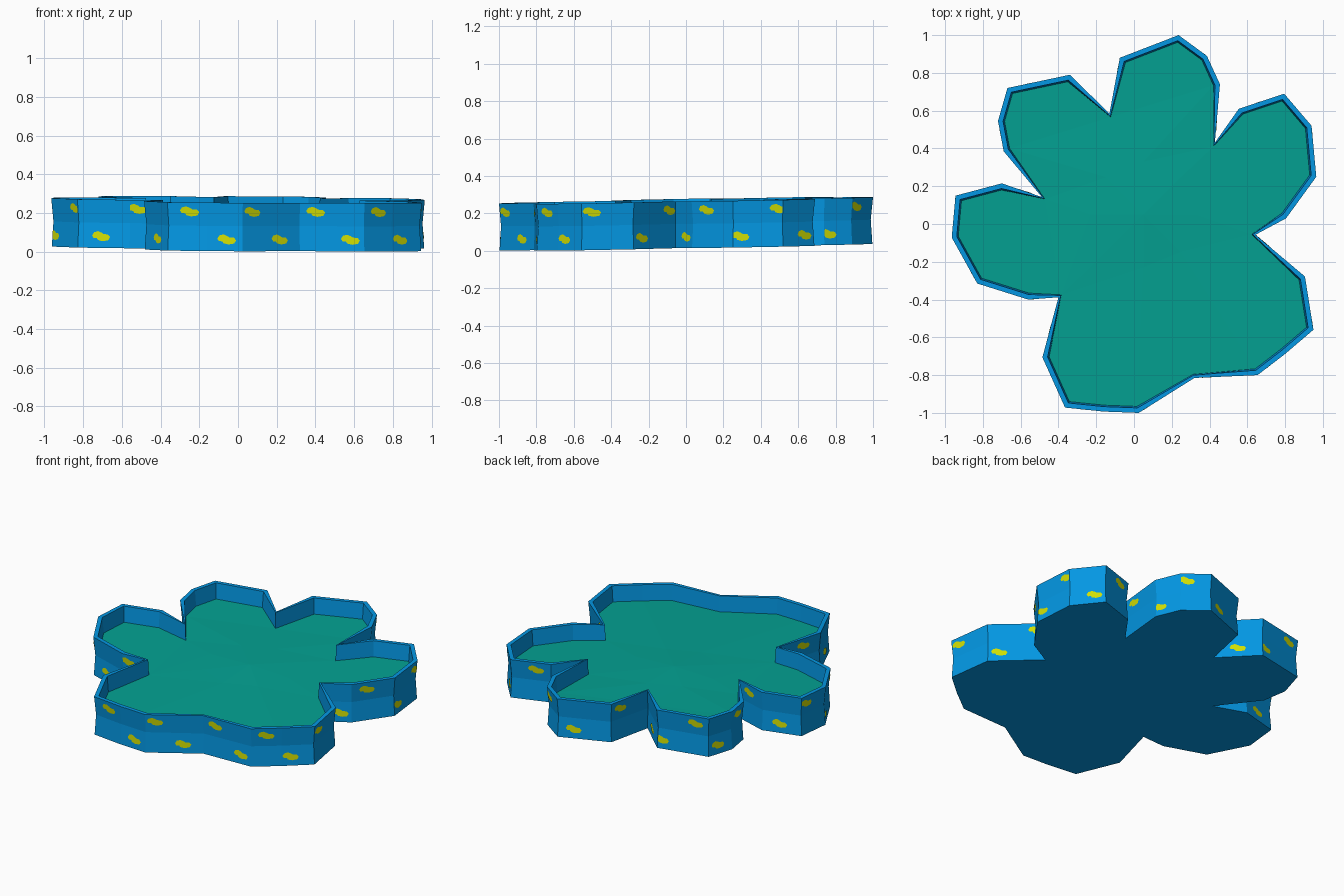
import bpy, bmesh, math
from mathutils import Vector
from mathutils.geometry import delaunay_2d_cdt

if "Cube" in bpy.data.objects:
    bpy.data.objects.remove(bpy.data.objects["Cube"])

# Paw-shaped outline, clockwise seen from above
OUTLINE = [(-.075, .88), (.236, 1), (.386, .89), (.455, .74), (.428, .43), (.555, .61),
           (.795, .69), (.94, .52), (.965, .25), (.805, .03), (.643, -.057), (.905, -.278),
           (.95, -.56), (.80, -.688), (.654, -.80), (.32, -.815), (.025, -1),
           (-.16, -.993), (-.365, -.972), (-.485, -.706), (-.40, -.388), (-.56, -.40),
           (-.83, -.315), (-.965, -.072), (-.945, .15), (-.70, .215), (-.488, .143),
           (-.69, .385), (-.72, .545), (-.67, .72), (-.34, .79), (-.13, .585)]
PTS = [Vector(p) for p in OUTLINE]
N = len(PTS)


def material(name, rgb):
    m = bpy.data.materials.new(name)
    m.diffuse_color = (*rgb, 1)
    m.use_nodes = True
    m.node_tree.nodes["Principled BSDF"].inputs["Base Color"].default_value = m.diffuse_color
    return m


BLUE = material("pool blue", (.001, .31, .77))
TEAL = material("floor teal", (.001, .36, .29))
YELLOW = material("spot yellow", (.64, .74, .001))


def tilt(x, y):
    return .020 + .018 * y - .008 * x


def ring(inset, height):
    """Outline moved inwards with limited mitres, lying on a gently tilted base."""
    out = []
    for i, p in enumerate(PTS):
        a = (p - PTS[i - 1]).normalized()
        b = (PTS[(i + 1) % N] - p).normalized()
        na, nb = Vector((a.y, -a.x)), Vector((b.y, -b.x))
        m = (na + nb).normalized()
        notch = a.cross(b) > .3            # sharp gaps between the toes
        q = p + m * inset * min(.6 if notch else 1.25, 1 / max(m.dot(na), .1))
        out.append(Vector((q.x, q.y, tilt(p.x, p.y) + height)))
    return out


def make(name, bm, mat):
    me = bpy.data.meshes.new(name)
    bm.to_mesh(me)
    bm.free()
    me.materials.append(mat)
    ob = bpy.data.objects.new(name, me)
    bpy.context.collection.objects.link(ob)
    return ob


def fill(bm, edge, inside, up):
    """Triangulated sheet bounded by an outline, with optional inner points."""
    pts = list(edge) + inside
    bounds = [(i, (i + 1) % N) for i in range(N)]
    co, _, faces, orig, _, _ = delaunay_2d_cdt([p.xy for p in pts], bounds, [], 1, 1e-6)
    vs = [bm.verts.new((c.x, c.y, pts[o[0]].z)) for c, o in zip(co, orig)]
    for f in faces:
        # the triangles come out anticlockwise, so facing up
        bm.faces.new([vs[k] for k in (f if up else reversed(f))])


# Shell: pinched outer wall, rim, inner wall and underside
BOTTOM, MIDDLE, TOP = ring(.003, 0), ring(.011, .13), ring(0, .25)
INNER, FLOOR = ring(.026, .25), ring(.034, .148)
bm = bmesh.new()
rings = [[bm.verts.new(v) for v in r] for r in (BOTTOM, MIDDLE, TOP, INNER, FLOOR)]
for lo, up in zip(rings, rings[1:]):
    for i in range(N):
        j = (i + 1) % N
        bm.faces.new((lo[j], lo[i], up[i], up[j]))
fill(bm, BOTTOM, [], False)
bmesh.ops.remove_doubles(bm, verts=bm.verts[:], dist=.0001)
make("pool_shell", bm, BLUE)

# Floor inside the rim, rising very slightly in the middle
hill = [Vector((.05, .05, tilt(.05, .05) + .166))]
for k in range(8):
    x, y = .05 + .28 * math.cos(k * math.pi / 4), .05 + .28 * math.sin(k * math.pi / 4)
    hill.append(Vector((x, y, tilt(x, y) + .157)))
bm = bmesh.new()
fill(bm, FLOOR, hill, True)
make("pool_floor", bm, TEAL)

# Yellow bird-shaped spots: edge number -> position along that edge, per row
UPPER = {1: .8, 3: .7, 5: .36, 7: .08, 8: .64, 10: .15, 11: .8, 13: .5, 14: .75,
         15: .83, 17: .44, 19: .4, 20: .75, 22: .1, 23: .8, 25: .55, 27: .5,
         29: .25, 31: .75}
LOWER = {0: .7, 2: .85, 4: .6, 6: .3, 7: .85, 9: .35, 10: .8, 12: .72, 14: .21,
         15: .35, 16: .44, 18: .45, 21: .55, 22: .9, 24: .55, 26: .5, 28: .6,
         29: .92, 30: .5}
SHAPE = [(-.050, .006), (-.040, .022), (-.018, .028), (.002, .020), (.012, .013),
         (.036, .012), (.048, -.002), (.038, -.019), (.008, -.024), (-.018, -.018),
         (-.024, -.008), (-.042, -.007)]
bm = bmesh.new()
for spots, lo, up, centre in ((UPPER, MIDDLE, TOP, .60), (LOWER, BOTTOM, MIDDLE, .45)):
    for e, t in spots.items():
        j = (e + 1) % N
        right = lo[e] - lo[j]              # seen from outside
        length = right.length
        height = (up[e] - lo[e]).length
        normal = right.cross(up[e] - lo[e]).normalized()
        verts = []
        for a, b in SHAPE:
            u = min(.99, max(.01, t - a / length))
            v = centre + b / height
            p = lo[e].lerp(lo[j], u).lerp(up[e].lerp(up[j], u), v)
            verts.append(bm.verts.new(p + normal * .0025))
        face = bm.faces.new(list(reversed(verts)))
        face.normal_update()
        if face.normal.dot(normal) < 0:
            face.normal_flip()
bmesh.ops.remove_doubles(bm, verts=bm.verts[:], dist=.0002)
bmesh.ops.triangulate(bm, faces=bm.faces[:])
make("yellow_spots", bm, YELLOW)
